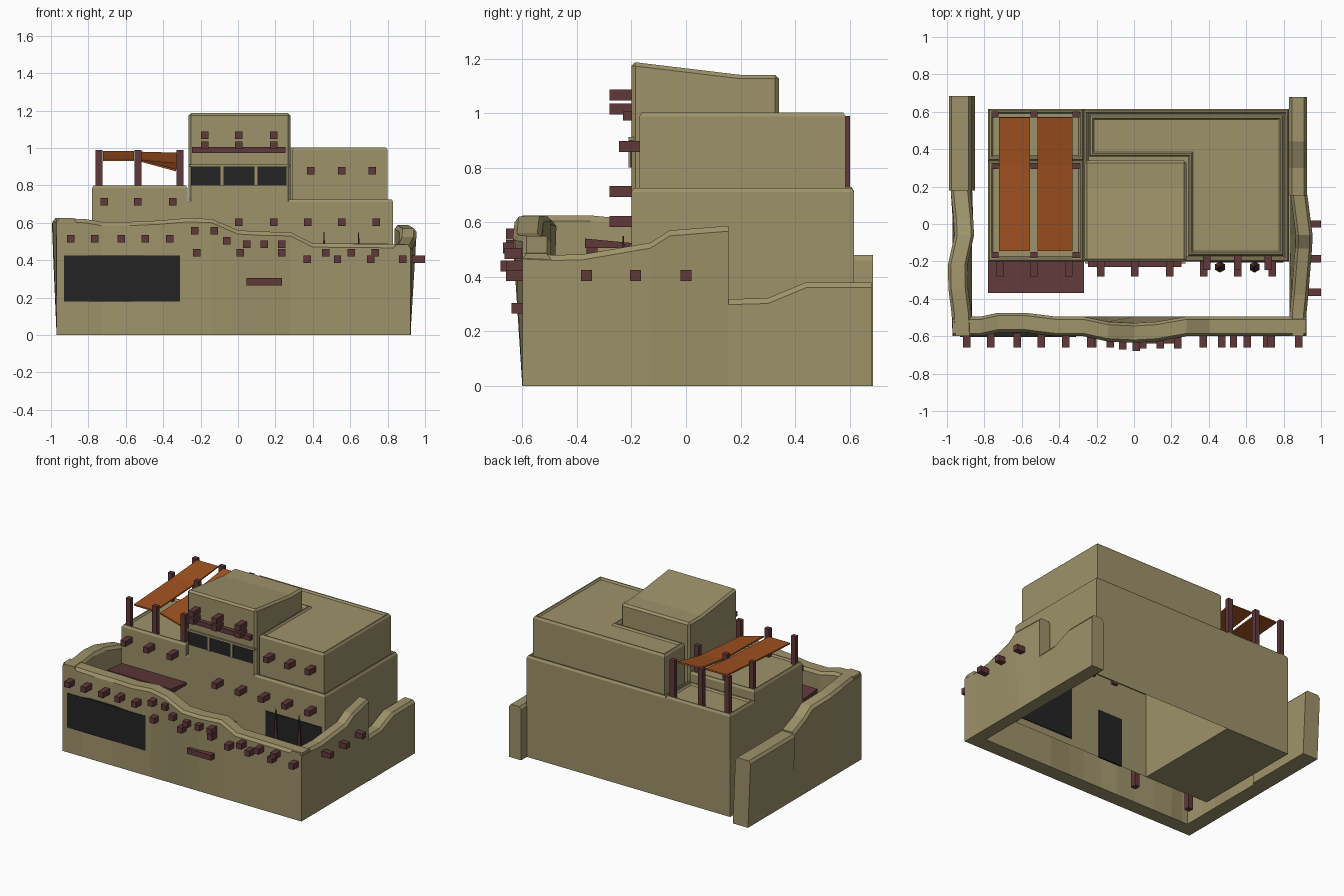
import bpy, bmesh, math

if "Cube" in bpy.data.objects:
    bpy.data.objects.remove(bpy.data.objects["Cube"])


def material(name, rgb):
    m = bpy.data.materials.new(name)
    m.diffuse_color = (*rgb, 1)
    m.use_nodes = True
    m.node_tree.nodes["Principled BSDF"].inputs["Base Color"].default_value = m.diffuse_color
    return m


ADOBE = material("adobe", (0.34, 0.29, 0.145))
WOOD = material("dark_wood", (0.115, 0.04, 0.042))
GLASS = material("dark_opening", (0.017, 0.017, 0.017))
CLOTH = material("orange_cloth", (0.36, 0.085, 0.015))


def finish(name, bm, mat):
    bmesh.ops.recalc_face_normals(bm, faces=bm.faces)
    me = bpy.data.meshes.new(name)
    bm.to_mesh(me)
    bm.free()
    me.materials.append(mat)
    ob = bpy.data.objects.new(name, me)
    bpy.context.collection.objects.link(ob)
    return ob


def box(name, x, y, z, mat):
    bm = bmesh.new()
    bmesh.ops.create_cube(bm, size=1)
    for v in bm.verts:
        v.co = [(a + b) / 2 + c * (b - a) for (a, b), c in zip((x, y, z), v.co)]
    return finish(name, bm, mat)


def block(name, outline, z0, z1, floor=True):
    """Flat-roofed volume with a chamfered parapet and sunken roof."""
    bm = bmesh.new()
    bottom = bm.faces.new([bm.verts.new((x, y, z0)) for x, y in outline])
    ext = bmesh.ops.extrude_face_region(bm, geom=[bottom], use_keep_orig=True)
    for v in ext["geom"]:
        if isinstance(v, bmesh.types.BMVert):
            v.co.z = z1 - 0.015
    bmesh.ops.recalc_face_normals(bm, faces=bm.faces)
    top = max(bm.faces, key=lambda f: f.calc_center_median().z)
    low = min(bm.faces, key=lambda f: f.calc_center_median().z)
    for thick, depth in ((0.012, 0.015), (0.012, 0.0), (0.012, -0.012)):
        bmesh.ops.inset_region(bm, faces=[top], thickness=thick, depth=depth)
    if not floor:
        bmesh.ops.delete(bm, geom=[low], context='FACES')
    return finish(name, bm, ADOBE)


def rect(x0, x1, y0, y1):
    return [(x0, y0), (x1, y0), (x1, y1), (x0, y1)]


def wall(name, stations, base, t, place):
    """Wavy garden wall: straight foot, top follows (along, height, lean)."""
    bm = bmesh.new()
    rings = []
    for s, z, o in stations:
        d = base + o
        sec = [(base, 0), (d, z - 0.02), (d - 0.015, z), (d - t + 0.015, z),
               (d - t, z - 0.02), (base - t, 0)]
        rings.append([bm.verts.new(place(s, a, h)) for a, h in sec])
    for r, q in zip(rings, rings[1:]):
        for i in range(6):
            j = (i + 1) % 6
            bm.faces.new((r[i], r[j], q[j], q[i]))
    bm.faces.new(rings[0])
    bm.faces.new(rings[-1])
    return finish(name, bm, ADOBE)


# Garden walls
wall("front_wall",
     [(-0.97, 0.625, 0), (-0.82, 0.62, 0), (-0.73, 0.605, -0.02),
      (-0.58, 0.605, -0.02), (-0.42, 0.612, 0), (-0.27, 0.625, 0),
      (-0.14, 0.62, 0.028), (0, 0.56, 0.035), (0.12, 0.553, 0.028),
      (0.28, 0.55, 0), (0.4, 0.49, 0), (0.92, 0.485, 0)],
     0.6, 0.105, lambda s, d, z: (s, -d, z))
wall("right_wall_front",
     [(-0.6, 0.485, 0), (-0.48, 0.48, 0), (-0.38, 0.482, 0.01),
      (-0.13, 0.525, 0.03), (-0.06, 0.57, 0.033), (0.155, 0.587, 0.005)],
     0.922, 0.09, lambda s, d, z: (d, s, z))
wall("right_wall_back",
     [(0.155, 0.318, 0), (0.3, 0.322, 0), (0.44, 0.38, 0), (0.68, 0.38, 0)],
     0.924, 0.095, lambda s, d, z: (d, s, z))
wall("left_wall_front",
     [(-0.6, 0.625, 0), (-0.48, 0.625, 0.005), (-0.35, 0.625, 0.022),
      (-0.22, 0.612, 0.025), (-0.06, 0.58, -0.01), (0.03, 0.53, -0.005),
      (0.18, 0.49, 0.01)],
     0.97, 0.105, lambda s, d, z: (-d, s, z))
wall("left_wall_back", [(0.18, 0.48, 0.02), (0.685, 0.48, 0.02)],
     0.97, 0.12, lambda s, d, z: (-d, s, z))

# House volumes
block("main_storey", rect(-0.27, 0.83, -0.2, 0.615), 0, 0.725, floor=False)
block("left_storey_front", rect(-0.78, -0.27, -0.2, 0.34), 0, 0.8)
block("left_storey_back", rect(-0.78, -0.27, 0.34, 0.615), 0, 0.73)
block("upper_storey", [(-0.24, 0.36), (0.29, 0.36), (0.29, -0.17), (0.8, -0.17),
                       (0.8, 0.585), (-0.24, 0.585)], 0.69, 1.003)

# Tower with a sloping roof
bm = bmesh.new()
prof = [(-0.2, 0.6), (-0.2, 1.188), (0.2, 1.14), (0.34, 1.14), (0.34, 0.6)]
ends = [[bm.verts.new((x, y, z)) for y, z in prof] for x in (-0.265, 0.28)]
for e in ends:
    bm.faces.new(e)
for i in range(5):
    j = (i + 1) % 5
    bm.faces.new((ends[0][i], ends[0][j], ends[1][j], ends[1][i]))
tower = finish("tower", bm, ADOBE)
bev = tower.modifiers.new("bevel", 'BEVEL')
bev.width, bev.segments = 0.014, 1

# Windows, door and lintels
box("tower_window", (-0.25, 0.26), (-0.204, -0.18), (0.8, 0.9), GLASS)
box("tower_window_hood", (-0.262, 0.275), (-0.21, -0.18), (0.9, 0.912), ADOBE)
for x in (-0.085, 0.095):
    box("tower_mullion", (x - 0.008, x + 0.008), (-0.21, -0.19), (0.8, 0.9), ADOBE)
box("tower_lintel", (-0.245, 0.255), (-0.23, -0.19), (0.972, 1.005), WOOD)
box("front_wall_window", (-0.93, -0.31), (-0.603, -0.56), (0.178, 0.425), GLASS)
box("patio_window", (0.36, 0.8), (-0.206, -0.194), (0.05, 0.49), GLASS)
box("patio_door", (-0.06, 0.13), (-0.206, -0.194), (0.0, 0.35), GLASS)
box("front_wall_lintel", (0.045, 0.235), (-0.64, -0.58), (0.266, 0.304), WOOD)

# Pointed stakes in front of the patio window
for x in (0.46, 0.645):
    bm = bmesh.new()
    bmesh.ops.create_cone(bm, cap_ends=True, segments=6, radius1=0.03,
                          radius2=0.002, depth=0.5)
    bmesh.ops.translate(bm, verts=bm.verts, vec=(x, -0.23, 0.3))
    finish("pointed_stake", bm, WOOD)

# Beam ends: (height, front y, back y, x positions)
R = 0.02
for z, y0, y1, xs in (
        (0.515, -0.66, -0.57, (-0.893, -0.765, -0.625, -0.497, -0.365)),
        (0.557, -0.66, -0.57, (-0.232, -0.128)),
        (0.505, -0.67, -0.58, (-0.06,)),
        (0.485, -0.665, -0.57, (0.047, 0.14, 0.235)),
        (0.44, -0.66, -0.57, (-0.22, 0.235, 0.468, 0.605, 0.735)),
        (0.44, -0.68, -0.58, (0.012,)),
        (0.405, -0.66, -0.57, (0.37, 0.532, 0.71, 0.88)),
        (0.602, -0.28, -0.18, (0.005, 0.19, 0.372, 0.555, 0.74)),
        (0.713, -0.28, -0.18, (-0.715, -0.535, -0.35)),
        (0.877, -0.245, -0.15, (0.39, 0.555, 0.717)),
        (1.067, -0.28, -0.18, (-0.178, 0.005, 0.19)),
        (1.015, -0.28, -0.18, (-0.178, 0.005, 0.19))):
    for x in xs:
        box("beam_end", (x - R, x + R), (y0, y1), (z - R, z + R), WOOD)
for y in (-0.365, -0.185, 0.0):
    box("side_beam_end", (0.9, 1.0), (y - R, y + R), (0.385, 0.425), WOOD)

# Porch canopy and its posts
porch = box("porch_canopy", (-0.78, -0.268), (-0.37, -0.2), (0.505, 0.54), WOOD)
for v in porch.data.vertices:
    if v.co.y > -0.3:
        v.co.z -= 0.016 if v.co.z > 0.52 else 0
for x in (-0.75, -0.3):
    box("porch_post", (x - R, x + R), (-0.365, -0.325), (0, 0.515), WOOD)

# Roof pergola
for x in (-0.743, -0.535, -0.31):
    for y in (-0.165, 0.31, 0.585):
        box("pergola_post", (x - 0.018, x + 0.018), (y - 0.016, y + 0.016),
            (0.7, 0.99), WOOD)


def cloth(name, x0, x1, rows):
    bm = bmesh.new()
    pts = [[bm.verts.new((x0, y, a)), bm.verts.new((x1, y, b))] for y, a, b in rows]
    for p, q in zip(pts, pts[1:]):
        bm.faces.new((p[0], p[1], q[1], q[0]))
    ob = finish(name, bm, CLOTH)
    ob.modifiers.new("thickness", 'SOLIDIFY').thickness = 0.01


cloth("shade_cloth_left", -0.722, -0.555,
      [(-0.145, 0.94, 0.94), (0.31, 0.965, 0.96), (0.57, 0.985, 0.985)])
cloth("shade_cloth_right", -0.515, -0.33,
      [(-0.145, 0.935, 0.885), (0.31, 0.945, 0.92), (0.57, 0.98, 0.975)])
